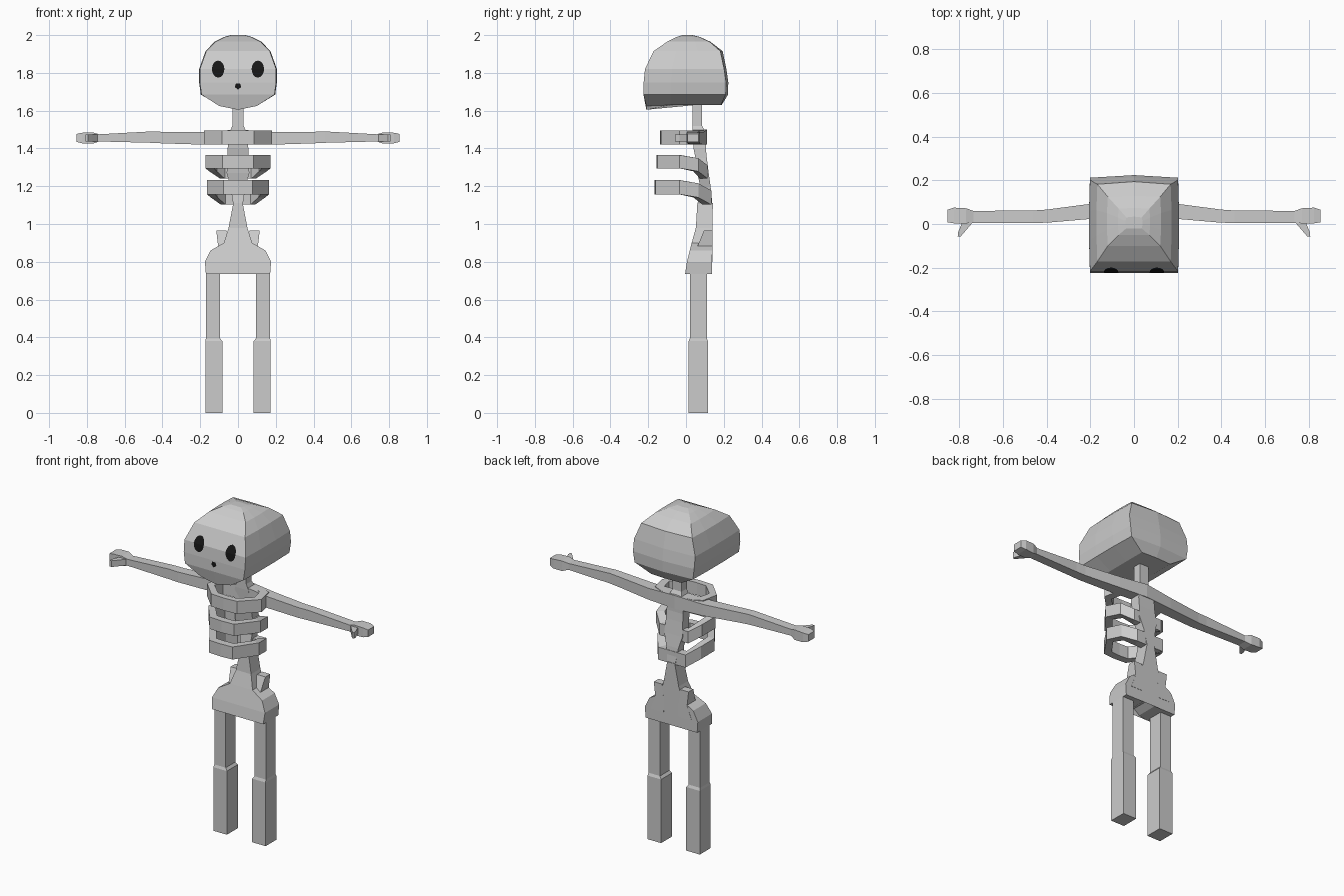
import bpy, bmesh, math

if "Cube" in bpy.data.objects:
    bpy.data.objects.remove(bpy.data.objects["Cube"])


def material(name, v):
    m = bpy.data.materials.new(name)
    m.diffuse_color = (v, v, v, 1)
    m.use_nodes = True
    m.node_tree.nodes["Principled BSDF"].inputs["Base Color"].default_value = m.diffuse_color
    return m


BONE = material("bone grey", 0.6)
DARK = material("socket black", 0.008)


def finish(name, bm, mat):
    bmesh.ops.recalc_face_normals(bm, faces=bm.faces[:])
    me = bpy.data.meshes.new(name)
    bm.to_mesh(me)
    bm.free()
    me.materials.append(mat)
    ob = bpy.data.objects.new(name, me)
    bpy.context.collection.objects.link(ob)
    return ob


def loft(name, rings, closed=False, mat=BONE):
    """Skin a series of rings that have equal point counts."""
    bm = bmesh.new()
    vs = [[bm.verts.new(p) for p in r] for r in rings]
    n = len(vs[0])
    for i in range(len(vs) if closed else len(vs) - 1):
        a, b = vs[i], vs[(i + 1) % len(vs)]
        for j in range(n):
            k = (j + 1) % n
            bm.faces.new((a[j], a[k], b[k], b[j]))
    if not closed:
        bm.faces.new(vs[0])
        bm.faces.new(vs[-1])
    return finish(name, bm, mat)


def rect_z(z, x0, x1, y0, y1):
    return [(x0, y0, z), (x1, y0, z), (x1, y1, z), (x0, y1, z)]


def rect_x(x, y0, y1, z0, z1):
    return [(x, y0, z0), (x, y1, z0), (x, y1, z1), (x, y0, z1)]


def interp(table, z):
    for (za, a), (zb, b) in zip(table, table[1:]):
        if za <= z <= zb:
            return a + (b - a) * (z - za) / (zb - za)
    return table[-1][1] if z > table[-1][0] else table[0][1]


# Skull: square-cornered rings of (z, half width, front y, back y)
SKULL = [(1.63, .10, -.21, .185), (1.685, .193, -.225, .21),
         (1.75, .202, -.224, .212), (1.82, .202, -.217, .202),
         (1.915, .168, -.172, .182), (1.965, .12, -.10, .125),
         (1.99, .07, -.05, .07), (2.0, .035, -.02, .03)]


def skull_ring(i, z, h, f, b):
    chin = .025 if i == 0 else 0
    bulge = .004 if i > 0 else 0
    third = (b - f) / 3
    side = [(h + bulge, f + third, z), (h + bulge, b - third, z)]
    back = .012 if 0 < i < 5 else .004
    return ([(-h, f, z - chin * .2), (0, f, z - chin), (h, f, z - chin * .2)] + side
            + [(h, b, z), (0, b + back, z), (-h, b, z)]
            + [(-x, y, z) for x, y, z in reversed(side)])


loft("skull", [skull_ring(i, *r) for i, r in enumerate(SKULL)])

# Eye sockets and nose: thin discs that follow the face
FACE = [(r[0], r[2]) for r in SKULL]


def face_disc(name, x, z, rx, rz, n, turn=0.0):
    bm = bmesh.new()

    def vert(px, pz):
        return bm.verts.new((px, interp(FACE, pz) - .004, pz))
    c = vert(x, z)
    rim = [vert(x + rx * math.cos(turn + 2 * math.pi * i / n),
                z + rz * math.sin(turn + 2 * math.pi * i / n)) for i in range(n)]
    for i in range(n):
        bm.faces.new((c, rim[i], rim[(i + 1) % n]))
    finish(name, bm, DARK)


for s in (-1, 1):
    face_disc("eye_socket", s * .105, 1.82, .033, .045, 16)
face_disc("nose_hole", 0, 1.73, .018, .018, 5, -math.pi / 2)

# Spine from neck to waist: (z, half width, front y, back y)
loft("spine", [rect_z(z, -h, h, f, b) for z, h, f, b in (
    (1.66, .03, .035, .085), (1.52, .03, .035, .085), (1.485, .045, .035, .105),
    (1.40, .055, .04, .105), (1.35, .055, .05, .11), (1.27, .06, .06, .12),
    (1.20, .04, .075, .13), (1.10, .025, .06, .14))])


# Ribs: closed hoops whose back dips down to the spine
def rib(name, z0, z1, w, front, back, drop):
    half = [(.47 * w, front + .005, 0), (w, -.035, 0), (.88 * w, .065, -.3 * drop),
            (.55 * w, back, -drop)]
    path = ([(0, front, 0)] + half + [(0, back, -drop)]
            + [(-x, y, z) for x, y, z in reversed(half)])
    rings = []
    for x, y, d in path:
        xi, yi = x * .74, -.02 + (y + .02) * .70
        rings.append([(x, y, z0 + d), (x, y, z1 + d), (xi, yi, z1 + d), (xi, yi, z0 + d)])
    loft(name, rings, closed=True)


rib("upper_rib", 1.42, 1.495, .18, -.137, .095, 0)
rib("middle_rib", 1.295, 1.365, .172, -.157, .115, .055)
rib("lower_rib", 1.157, 1.232, .164, -.167, .135, .055)

# Pelvis: mirrored front outline given depth that varies with height
OUTLINE = [(.025, 1.11), (.05, .98), (.075, .90), (.145, .86), (.175, .80),
           (.17, .735), (.09, .735), (.04, .745)]
PF = [(.735, -.005), (.80, .005), (.90, .03), (.99, .055), (1.11, .06)]
PB = [(.735, .138), (.95, .14), (1.11, .142)]
outline = OUTLINE + [(0, .77)] + [(-x, z) for x, z in reversed(OUTLINE)]
pelvis = bmesh.new()
rows = [[pelvis.verts.new((x, interp(t, z), z)) for x, z in outline] for t in (PF, PB)]
m = len(outline)
for i in range(m):
    j = (i + 1) % m
    pelvis.faces.new((rows[0][i], rows[0][j], rows[1][j], rows[1][i]))
for row in rows:
    # horizontal strips between mirrored points
    for i in range(7):
        pelvis.faces.new((row[i], row[i + 1], row[m - 2 - i], row[m - 1 - i]))
    pelvis.faces.new((row[7], row[8], row[9]))
finish("pelvis", pelvis, BONE)

for s in (-1, 1):
    # Hip wing
    loft("hip_wing", [rect_z(z, s * a, s * b, f, k) for z, a, b, f, k in (
        (.80, .05, .135, .06, .14), (.88, .05, .105, .06, .14),
        (.965, .06, .115, .095, .14))])
    # Leg
    loft("upper_leg", [rect_z(z, s * .095, s * .17, .02, .11) for z in (.38, .76)])
    loft("lower_leg", [rect_z(z, s * a, s * b, f, k) for z, a, b, f, k in (
        (0, .083, .173, .014, .117), (.38, .083, .173, .014, .117),
        (.395, .095, .17, .02, .11))])
    # Arm and hand
    loft("arm", [rect_x(s * x, *r) for x, *r in (
        (0, .04, .11, 1.42, 1.50), (.18, .025, .095, 1.42, 1.488),
        (.40, .006, .066, 1.427, 1.488), (.46, .005, .062, 1.43, 1.49),
        (.735, .005, .06, 1.437, 1.475), (.77, .003, .072, 1.425, 1.485),
        (.825, .003, .075, 1.427, 1.483), (.855, .008, .065, 1.435, 1.477))])
    # Thumb
    loft("thumb", [[(s * a, y, 1.437), (s * b, y, 1.437), (s * b, y, 1.474), (s * a, y, 1.474)]
                   for y, a, b in ((.02, .735, .79), (0, .745, .79),
                                   (-.035, .775, .805), (-.058, .795, .808))])
